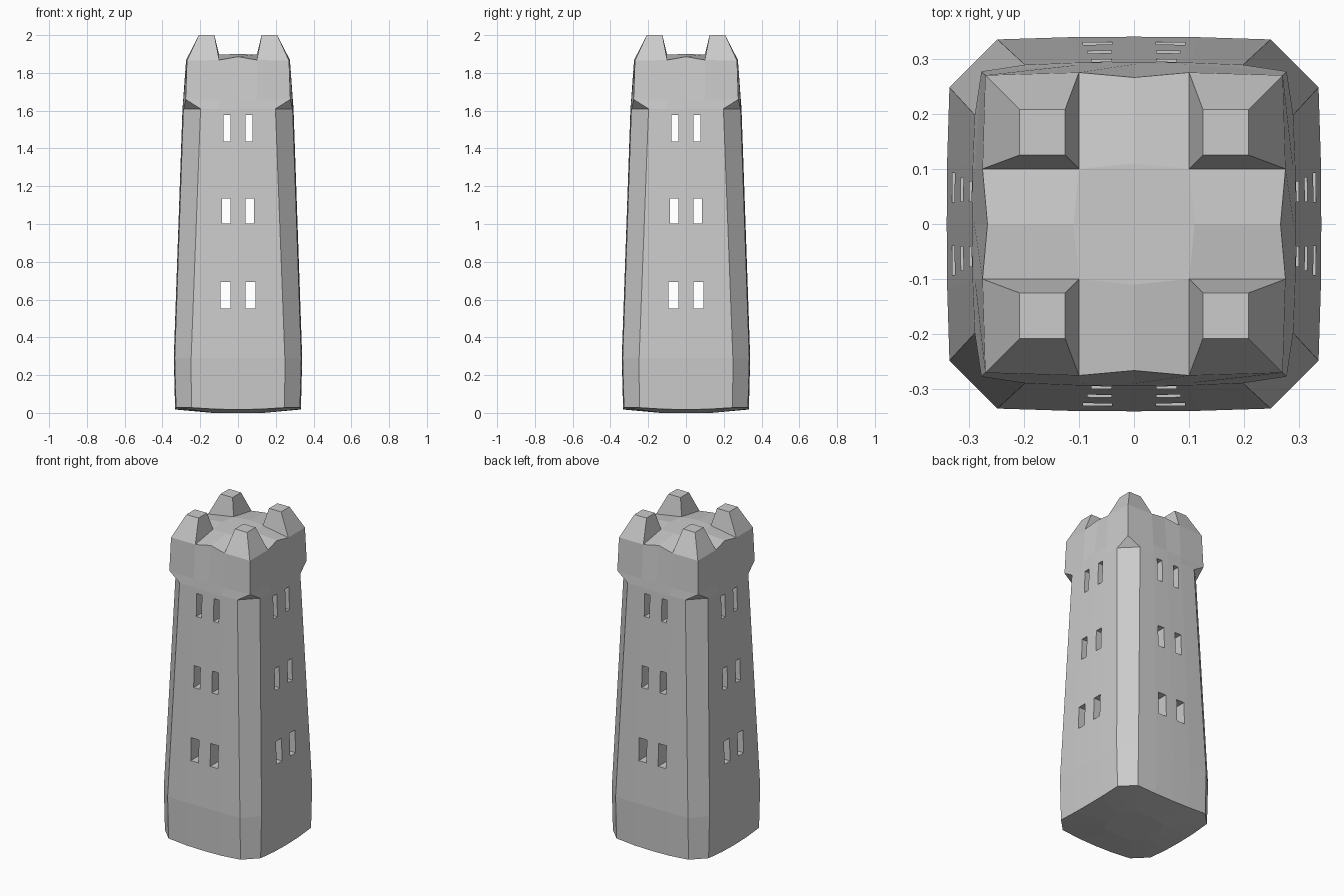
import bpy, bmesh
from mathutils import Vector, Matrix
from math import pi

if "Cube" in bpy.data.objects:
    bpy.data.objects.remove(bpy.data.objects["Cube"])

stone = bpy.data.materials.new("grey_stone")
stone.diffuse_color = (0.6, 0.6, 0.6, 1)
stone.use_nodes = True
stone.node_tree.nodes["Principled BSDF"].inputs["Base Color"].default_value = stone.diffuse_color


def turned(co, k):
    """Rotate a point of the front side to side k (quarter turns)."""
    return Matrix.Rotation(k * pi / 2, 3, 'Z') @ Vector(co)


def make_object(name, bm):
    bmesh.ops.recalc_face_normals(bm, faces=bm.faces[:])
    mesh = bpy.data.meshes.new(name)
    bm.to_mesh(mesh)
    bm.free()
    mesh.materials.append(stone)
    ob = bpy.data.objects.new(name, mesh)
    bpy.context.collection.objects.link(ob)
    return ob


# Tower body: rings of five points per side, (corner, inner, middle) as (x, depth, z)
profile = [
    ((0.10, 0.132, 0.0), (0.05, 0.134, 0.0), (0, 0.134, 0.0)),
    ((0.247, 0.328, 0.028), (0.12, 0.332, 0.02), (0, 0.333, 0.018)),
    ((0.248, 0.335, 0.29), (0.12, 0.339, 0.29), (0, 0.34, 0.29)),
    ((0.198, 0.289, 1.61), (0.10, 0.293, 1.61), (0, 0.294, 1.61)),
    ((0.277, 0.277, 1.66), (0.10, 0.289, 1.66), (0, 0.29, 1.66)),
    ((0.270, 0.270, 1.865), (0.10, 0.275, 1.868), (0, 0.266, 1.886)),
]
bm = bmesh.new()
rings = []
for corner, inner, mid in profile:
    ring = []
    for k in range(4):
        for (x, d, z), s in ((corner, -1), (inner, -1), (mid, 1), (inner, 1), (corner, 1)):
            ring.append(bm.verts.new(turned((s * x, -d, z), k)))
    rings.append(ring)
for lo, hi in zip(rings, rings[1:]):
    for i in range(20):
        j = (i + 1) % 20
        bm.faces.new((lo[i], lo[j], hi[j], hi[i]))
bm.faces.new(rings[0][::-1])

# Roof floor: slightly raised centre with four sloping arms
edge = rings[-1]
inner_corner = [bm.verts.new(turned((0.1, -0.1, 1.897), k)) for k in range(4)]
inner_mid = [bm.verts.new(turned((0, -0.11, 1.9), k)) for k in range(4)]
bm.faces.new([v for k in range(4) for v in (inner_mid[k], inner_corner[k])])
for k in range(4):
    e = 5 * k
    bm.faces.new((edge[e + 1], edge[e + 2], inner_mid[k], inner_corner[k - 1]))
    bm.faces.new((edge[e + 2], edge[e + 3], inner_corner[k], inner_mid[k]))

# Corner merlons: tapered blocks rising from the roof
    base = (inner_corner[k], edge[e + 3], edge[e + 4], edge[(e + 6) % 20])
    top = [bm.verts.new(turned((x, -y, 2.0), k)) for x, y in
           ((0.125, 0.125), (0.125, 0.208), (0.208, 0.208), (0.208, 0.125))]
    for i in range(4):
        j = (i + 1) % 4
        bm.faces.new((base[i], base[j], top[j], top[i]))
    bm.faces.new(top)
bmesh.ops.remove_doubles(bm, verts=bm.verts[:], dist=0.0005)
tower = make_object("tower", bm)

# Window openings: pairs running right through, in both directions
windows = [(0.552, 0.692, 0.040, 0.093), (1.002, 1.135, 0.041, 0.084), (1.438, 1.578, 0.041, 0.077)]
for k, name in enumerate(("front_window_cutter", "side_window_cutter")):
    bm = bmesh.new()
    for z0, z1, x0, x1 in windows:
        for s in (-1, 1):
            m = (Matrix.Rotation(k * pi / 2, 4, 'Z')
                 @ Matrix.Translation((s * (x0 + x1) / 2, 0, (z0 + z1) / 2))
                 @ Matrix.Diagonal((x1 - x0, 1, z1 - z0, 1)))
            bmesh.ops.create_cube(bm, size=1, matrix=m)
    cutter = make_object(name, bm)
    cutter.hide_render = True
    mod = tower.modifiers.new(name, 'BOOLEAN')
    mod.operation = 'DIFFERENCE'
    mod.solver = 'EXACT'
    mod.object = cutter
    bpy.context.view_layer.objects.active = tower
    bpy.ops.object.modifier_apply(modifier=name)
    bpy.data.objects.remove(cutter)
